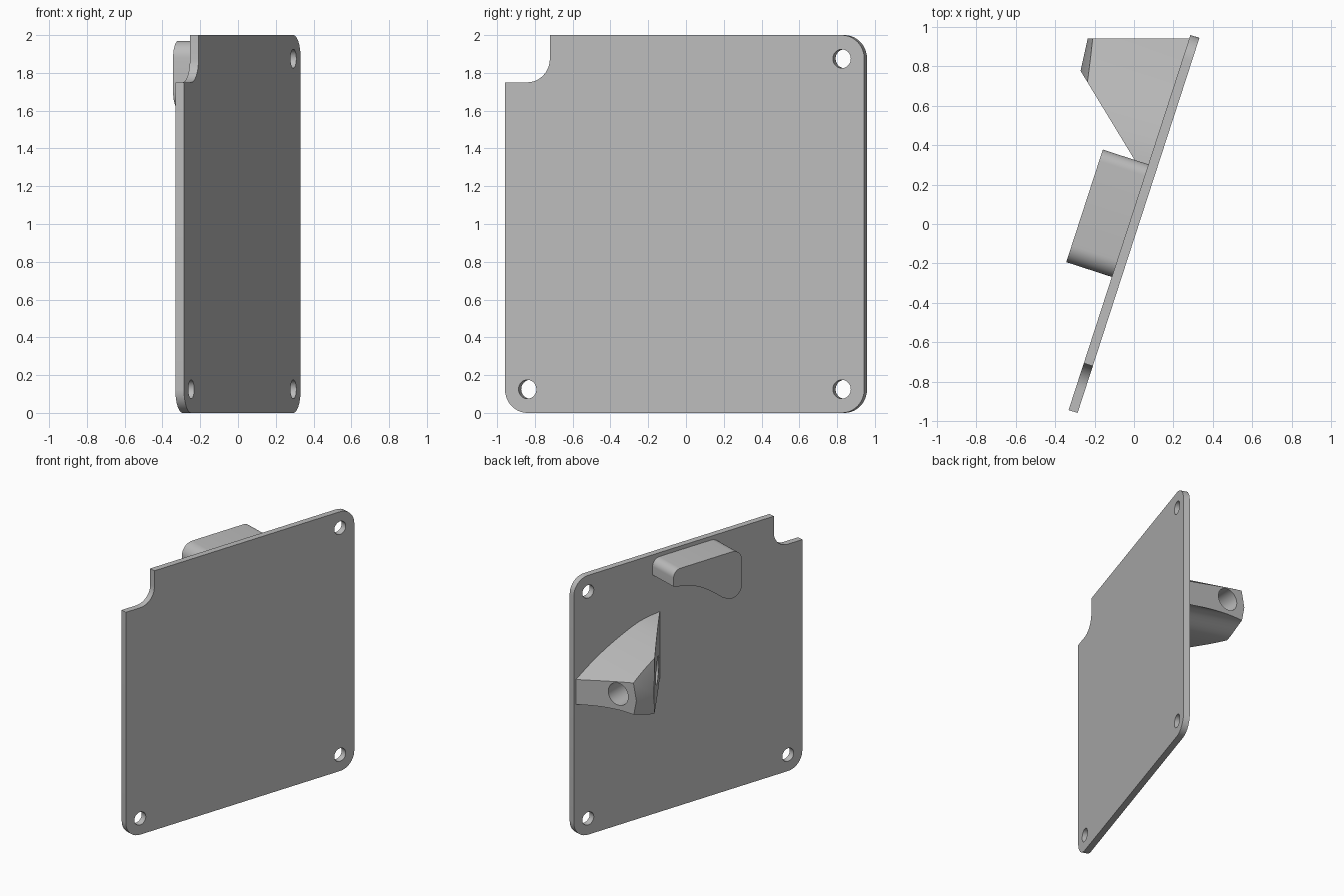
import bpy, bmesh
from math import sin, cos, pi, radians
from mathutils import Matrix, Vector

if "Cube" in bpy.data.objects:
    bpy.data.objects.remove(bpy.data.objects["Cube"], do_unlink=True)

grey = bpy.data.materials.new("plain_grey")
grey.use_nodes = True
color = (0.5, 0.5, 0.5, 1)
grey.diffuse_color = color
grey.node_tree.nodes["Principled BSDF"].inputs["Base Color"].default_value = color

# Local frame: x runs along the plate, y points out of its rear face
TURN = Matrix.Rotation(radians(72), 4, 'Z')
REAR = 0.024


def arc(cx, cz, r, start, end, steps=10):
    """Points of an arc, angles in degrees."""
    angles = [radians(start + (end - start) * i / steps) for i in range(steps + 1)]
    return [(cx + r * cos(a), cz + r * sin(a)) for a in angles]


def curve(points, steps=6):
    """Smooth curve through the given points."""
    p = [Vector(q) for q in points]
    p = [2 * p[0] - p[1]] + p + [2 * p[-1] - p[-2]]
    out = []
    for a, b, c, d in zip(p, p[1:], p[2:], p[3:]):
        for i in range(steps):
            t = i / steps
            out.append(tuple(0.5 * (2 * b + (c - a) * t + (2 * a - 5 * b + 4 * c - d) * t * t
                                    + (3 * b - a - 3 * c + d) * t ** 3)))
    return out + [tuple(points[-1])]


def prism(name, outline, y0, y1, cuts=()):
    """Extrude an (x, z) outline along local y, turn it, then trim by planes."""
    bm = bmesh.new()
    face = bm.faces.new([bm.verts.new((x, y0, z)) for x, z in outline])
    grown = bmesh.ops.extrude_face_region(bm, geom=[face])
    verts = [v for v in grown["geom"] if isinstance(v, bmesh.types.BMVert)]
    bmesh.ops.translate(bm, verts=verts, vec=(0, y1 - y0, 0))
    bm.transform(TURN)
    for point, normal in cuts:
        bmesh.ops.bisect_plane(bm, geom=bm.verts[:] + bm.edges[:] + bm.faces[:],
                               plane_co=point, plane_no=normal, clear_outer=True)
        bmesh.ops.holes_fill(bm, edges=[e for e in bm.edges if e.is_boundary], sides=0)
    bmesh.ops.recalc_face_normals(bm, faces=bm.faces)
    mesh = bpy.data.meshes.new(name)
    bm.to_mesh(mesh)
    bm.free()
    mesh.materials.append(grey)
    ob = bpy.data.objects.new(name, mesh)
    bpy.context.collection.objects.link(ob)
    return ob


def drill(ob, location, direction, radius):
    """Bore a round hole through a part."""
    bpy.ops.mesh.primitive_cylinder_add(vertices=32, radius=radius, depth=1.6, location=location)
    cutter = bpy.context.object
    cutter.hide_render = True
    cutter.rotation_euler = Vector(direction).to_track_quat('Z', 'Y').to_euler()
    mod = ob.modifiers.new("hole", 'BOOLEAN')
    mod.operation, mod.solver, mod.object = 'DIFFERENCE', 'EXACT', cutter
    bpy.context.view_layer.objects.active = ob
    bpy.ops.object.modifier_apply(modifier=mod.name)
    bpy.data.objects.remove(cutter, do_unlink=True)


# Plate: three rounded corners, one notched corner
R = 0.125
outline = (arc(-1 + R, R, R, 180, 270) + arc(1 - R, R, R, 270, 360)
           + arc(1 - R, 2 - R, R, 0, 90) + [(-0.75, 2)]
           + arc(-0.75 - R, 1.75 + R, R, 0, -90) + [(-1, 1.75)])
plate = prism("plate", outline, -REAR, REAR)
for x, z in ((-1 + R, R), (1 - R, R), (1 - R, 2 - R)):
    drill(plate, TURN @ Vector((x, 0, z)), TURN @ Vector((0, 1, 0)), 0.05)

# Upper grip: rounded block with an arched underside
outline = (arc(0.25, 1.91, 0.06, 0, 90) + arc(-0.2, 1.88, 0.09, 90, 180)
           + arc(-0.2, 1.7, 0.09, 180, 290)
           + curve([(-0.12, 1.64), (0, 1.73), (0.13, 1.8), (0.31, 1.845)]))
upper_grip = prism("upper_grip", outline, REAR - 0.01, 0.267)

# Side lug: sloped prism trimmed to a wedge and bored through
top = curve([(0.99, 1.22), (0.83, 1.33), (0.645, 1.43), (0.42, 1.52), (0.2, 1.55)])
bottom = curve([(0.2, 1.04), (0.45, 1.02), (0.645, 1.03), (0.82, 1.085),
                (0.9, 1.08), (0.99, 1.03)])
top = [(1.02, 1.2)] + top
bottom = bottom + [(1.02, 1.01)]
tip = (-0.235, 0.94, 1.2)
side_lug = prism("side_lug", top + bottom, REAR - 0.01, 0.7, [
    ((0, 0.94, 0), (0, 1, 0)),
    (tip, (-0.976, 0.217, 0.19)),
    (tip, (-0.976, 0.217, -0.19)),
    ((-0.27, 0.775, 0), (-0.855, -0.519, 0))])
drill(side_lug, (-0.08, 0.7, 1.21), (0, 1, 0), 0.085)

# Smooth the curved walls, keep the edges crisp
for ob in (plate, upper_grip, side_lug):
    bpy.ops.object.select_all(action='DESELECT')
    ob.select_set(True)
    bpy.context.view_layer.objects.active = ob
    bpy.ops.object.shade_smooth_by_angle(angle=radians(25))
